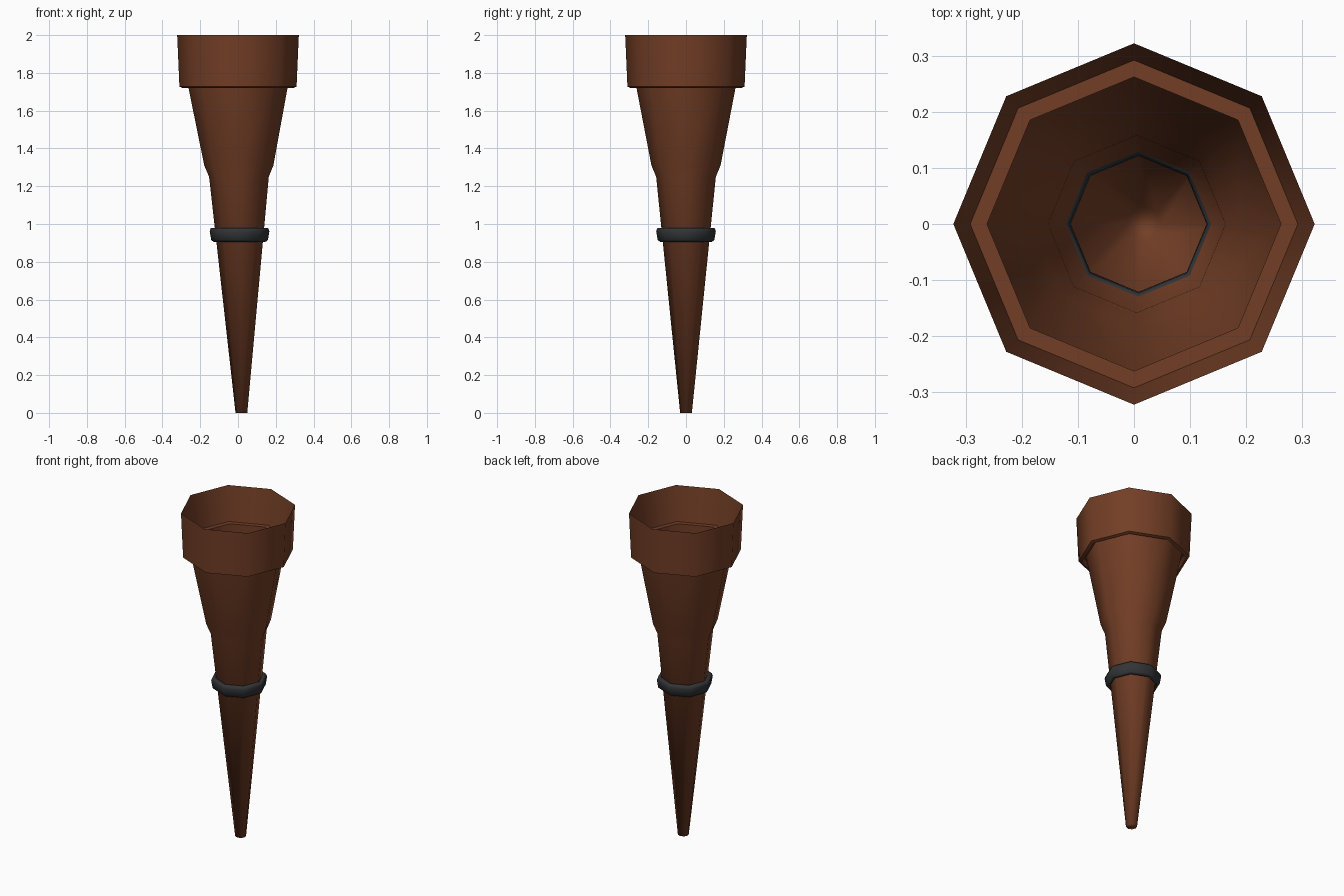
import bpy
import bmesh
import math

SIDES = 8
COLLAR_BASE = 1.72

cube = bpy.data.objects.get("Cube")
if cube:
    bpy.data.objects.remove(cube, do_unlink=True)


def material(name, color):
    mat = bpy.data.materials.new(name)
    mat.use_nodes = True
    mat.diffuse_color = color
    bsdf = mat.node_tree.nodes["Principled BSDF"]
    bsdf.inputs["Base Color"].default_value = color
    bsdf.inputs["Roughness"].default_value = 0.8
    return mat


def lean(z):
    # The tapering stem drifts slightly sideways towards its tip
    return 0.018 * max(0, 1 - z / COLLAR_BASE)


def lathe(name, profile, mat, closed, smooth_angle):
    """Turn a (radius, height) profile into an eight-sided part."""
    bm = bmesh.new()
    rings = []
    for r, z in profile:
        ring = []
        for i in range(SIDES):
            a = math.tau * i / SIDES
            ring.append(bm.verts.new((lean(z) + r * math.cos(a), r * math.sin(a), z)))
        rings.append(ring)
    pairs = list(zip(rings, rings[1:]))
    if closed:
        pairs.append((rings[-1], rings[0]))
    else:
        bm.faces.new(rings[0][::-1])
    for low, high in pairs:
        for i in range(SIDES):
            j = (i + 1) % SIDES
            bm.faces.new((low[i], low[j], high[j], high[i]))
    mesh = bpy.data.meshes.new(name)
    bm.to_mesh(mesh)
    bm.free()
    mesh.materials.append(mat)
    mesh.shade_smooth()
    mesh.set_sharp_from_angle(angle=math.radians(smooth_angle))
    obj = bpy.data.objects.new(name, mesh)
    bpy.context.scene.collection.objects.link(obj)
    return obj


brown = material("warm_brown", (0.17, 0.048, 0.019, 1))
black = material("charcoal", (0.032, 0.034, 0.037, 1))

# Hollow stem with a closed tip and a flared bowl
lathe("tapered_stem",
      [(0.031, 0), (0.158, 1.25), (0.183, 1.31), (0.262, COLLAR_BASE)],
      brown, False, 180)

# Collar with a thin rim, an inner ledge and a recessed underside
lathe("rim_collar",
      [(0.293, COLLAR_BASE), (0.31, 1.727), (0.322, 2), (0.292, 1.79),
       (0.262, 1.79), (0.262, COLLAR_BASE), (0.268, 1.75), (0.285, 1.75)],
      brown, True, 50)

# Dark rounded ring around the stem
lathe("stem_band",
      [(0.136, 0.905), (0.150, 0.915), (0.158, 0.962), (0.152, 0.978),
       (0.134, 0.978), (0.123, 0.962), (0.121, 0.925)],
      black, True, 180)
